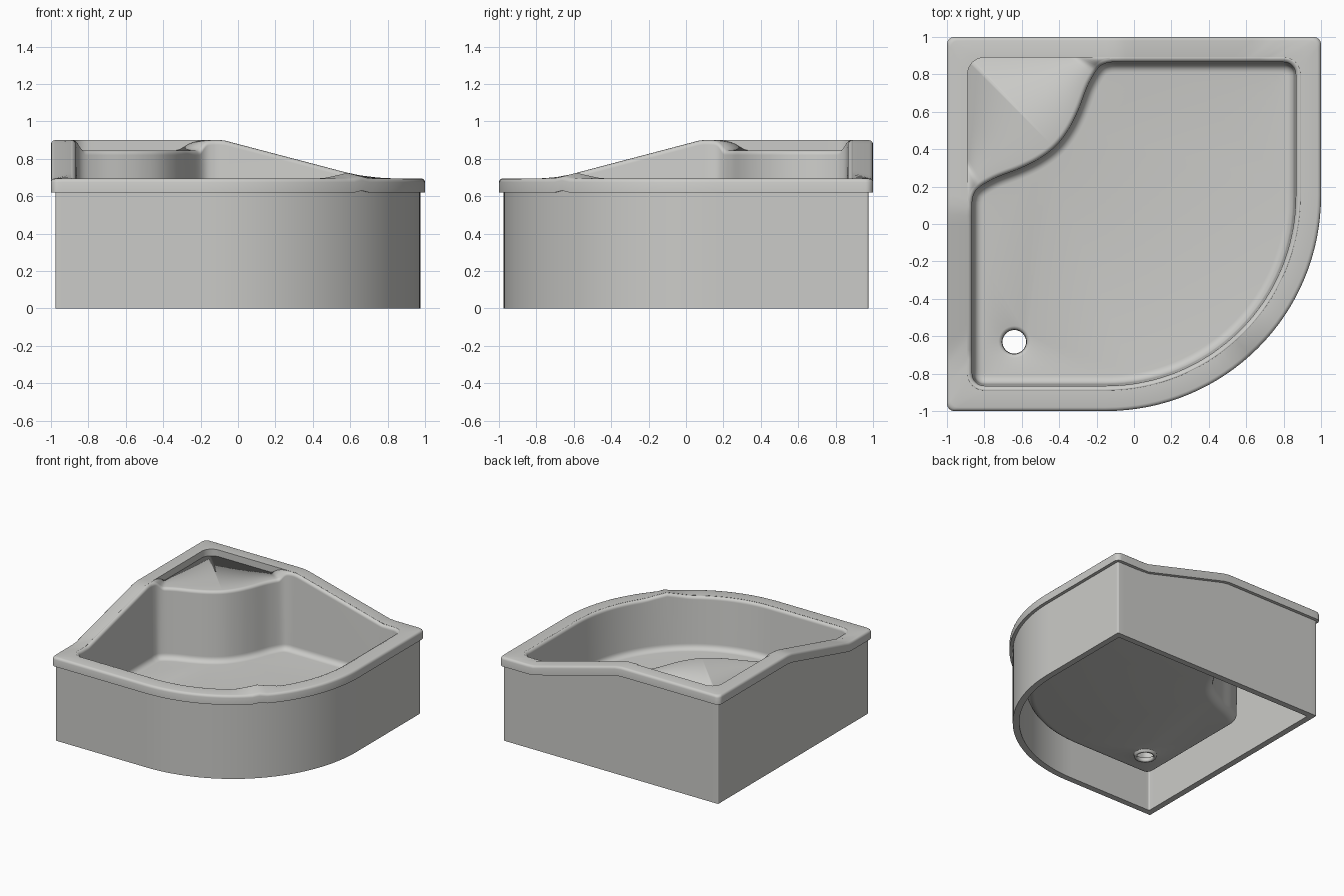
import bpy, bmesh, math
from mathutils import Vector

if "Cube" in bpy.data.objects:
    bpy.data.objects.remove(bpy.data.objects["Cube"])

FLOOR, SEAT_DROP, RIM = 0.27, 0.055, 0.11
INNER = 1 - RIM
DRAIN = Vector((-0.64, -0.63))

acrylic = bpy.data.materials.new("light grey acrylic")
acrylic.use_nodes = True
acrylic.diffuse_color = (0.6, 0.6, 0.58, 1)
acrylic.node_tree.nodes["Principled BSDF"].inputs["Base Color"].default_value = (0.6, 0.6, 0.58, 1)


def rim_height(p):
    """High round the seat corner, sloping down along both straight walls."""
    t = (max(p.x, -p.y) + 0.08) / 0.78
    return 0.9 - 0.205 * min(max(t, 0), 1)


def arc(cx, cy, r, start, end, n):
    angles = [math.radians(start + (end - start) * i / n) for i in range(n + 1)]
    return [Vector((cx + r * math.cos(a), cy + r * math.sin(a))) for a in angles]


def outline(d, r, seat=None):
    """Quadrant outline, inset by d, with corner radius r."""
    k = 1 - d - r
    pieces = [arc(-0.15, 0.15, 1.15 - d, -90, 0, 32), arc(k, k, r, 0, 90, 8),
              seat or arc(-k, k, r, 90, 180, 8), arc(-k, -k, r, 180, 270, 8)]
    loop = []
    for a, b in zip(pieces, pieces[1:] + pieces[:1]):
        loop += a + [a[-1].lerp(b[0], i / 36) for i in range(1, 36)]
    return loop


def inset(loop, d):
    out = []
    for i, p in enumerate(loop):
        t = (loop[(i + 1) % len(loop)] - loop[i - 1]).normalized()
        out.append(p + d * Vector((-t.y, t.x)))
    return out


def smooth_curve(pts, steps):
    """Spline through all points but the first and last."""
    out = []
    for a, b, c, d in zip(pts, pts[1:], pts[2:], pts[3:]):
        for i in range(steps):
            t = i / steps
            out.append(0.5 * (2 * b + (c - a) * t + (2 * a - 5 * b + 4 * c - d) * t ** 2
                              + (3 * b - a - 3 * c + d) * t ** 3))
    return out + [pts[-2]]


def add_loop(bm, pts, heights):
    return [bm.verts.new((p.x, p.y, z)) for p, z in zip(pts, heights)]


def bridge(bm, a, b, closed=True):
    n = len(a)
    for i in range(n if closed else n - 1):
        j = (i + 1) % n
        bm.faces.new((a[i], a[j], b[j], b[i]))


def finish(bm, name, angle=35):
    mesh = bpy.data.meshes.new(name)
    bm.to_mesh(mesh)
    bm.free()
    ob = bpy.data.objects.new(name, mesh)
    bpy.context.collection.objects.link(ob)
    mesh.materials.append(acrylic)
    bpy.ops.object.select_all(action='DESELECT')
    ob.select_set(True)
    bpy.context.view_layer.objects.active = ob
    bpy.ops.object.shade_smooth_by_angle(angle=math.radians(angle))
    return ob


def ring(name, profile):
    """Closed band; each profile entry is inset, corner radius, height rule."""
    bm = bmesh.new()
    loops = []
    for d, r, height in profile:
        pts = outline(d, r)
        loops.append(add_loop(bm, pts, [height(p) for p in pts]))
    for a, b in zip(loops, loops[1:] + loops[:1]):
        bridge(bm, a, b)
    return finish(bm, name)


def below(drop):
    return lambda p: rim_height(p) - drop


def ground(p):
    return 0


# Skirt standing on the ground
ring("skirt", [(0.025, 0.01, ground), (0.025, 0.01, below(0.06)),
               (0.075, 0.01, below(0.06)), (0.075, 0.01, ground)])

# Rolled rim
ring("rim", [(0, 0.04, below(0.075)), (0, 0.04, below(0.02)), (0.003, 0.04, below(0.01)),
             (0.01, 0.04, below(0.003)), (0.02, 0.04, below(0)),
             (RIM, 0.09, below(0)), (RIM, 0.09, below(0.08))])

# Wavy seat edge, mirrored about the diagonal
half = [Vector(p) for p in ((0, INNER), (-0.12, INNER), (-0.2, 0.86), (-0.265, 0.76),
                            (-0.32, 0.62), (-0.37, 0.52))]
mirrored = [Vector((-p.y, -p.x)) for p in reversed(half)]
seat_edge = smooth_curve(half + [Vector((-0.435, 0.435))] + mirrored, 8)


def seat_height(p):
    t = min(max(min(INNER - p.y, p.x + INNER) / 0.06, 0), 1)
    return rim_height(p) - SEAT_DROP * t * t * (3 - 2 * t)


# Basin walls: rounded lip, drafted side, rounded foot
bm = bmesh.new()
lip = outline(RIM, 0.09, seat_edge)
first = next(i for i, p in enumerate(lip) if p is seat_edge[0])
seat_ids = range(first, first + len(seat_edge))
tops = [seat_height(p) if i in seat_ids else rim_height(p) for i, p in enumerate(lip)]
quarter = [math.radians(90 * i / 6) for i in range(7)]
loops = []
for a in quarter:
    loops.append(add_loop(bm, inset(lip, 0.025 * math.sin(a)),
                          [z - 0.025 * (1 - math.cos(a)) for z in tops]))
for a in quarter:
    loops.append(add_loop(bm, inset(lip, 0.035 + 0.045 * (1 - math.cos(a))),
                          [FLOOR + 0.045 * (1 - math.sin(a))] * len(lip)))
for a, b in zip(loops, loops[1:]):
    bridge(bm, a, b)

# Drain with a shallow dish and a short collar
drain = []
for r, drop in ((0.085, 0), (0.075, 0.004), (0.066, 0.014), (0.063, 0.04)):
    pts = arc(DRAIN.x, DRAIN.y, r, 0, 360, 32)[:-1]
    drain.append(add_loop(bm, pts, [FLOOR - drop] * len(pts)))
for a, b in zip(drain, drain[1:]):
    bridge(bm, a, b)

# Floor between the foot of the walls and the drain
bm.edges.index_update()
border = [e for loop in (loops[-1], drain[0]) for i, v in enumerate(loop)
          for e in v.link_edges if e.other_vert(v) is loop[(i + 1) % len(loop)]]
bmesh.ops.triangle_fill(bm, use_beauty=True, use_dissolve=False, edges=border, normal=(0, 0, 1))

# Seat deck reaching back to the corner of the rim
n = len(seat_edge)
span = INNER - 0.12
back = []
for i in range(n):
    t = 2 * i / (n - 1)
    back.append(Vector((-0.12 - span * t, INNER)) if t <= 1
                else Vector((-INNER, INNER - span * (t - 1))))
deck_edge = [loops[0][i] for i in seat_ids]
bridge(bm, add_loop(bm, back, [v.co.z for v in deck_edge]), deck_edge, closed=False)
bmesh.ops.remove_doubles(bm, verts=bm.verts[:], dist=0.0002)

basin = finish(bm, "basin_with_seat", 50)
shell = basin.modifiers.new("thickness", 'SOLIDIFY')
shell.thickness = 0.02
shell.offset = -1
